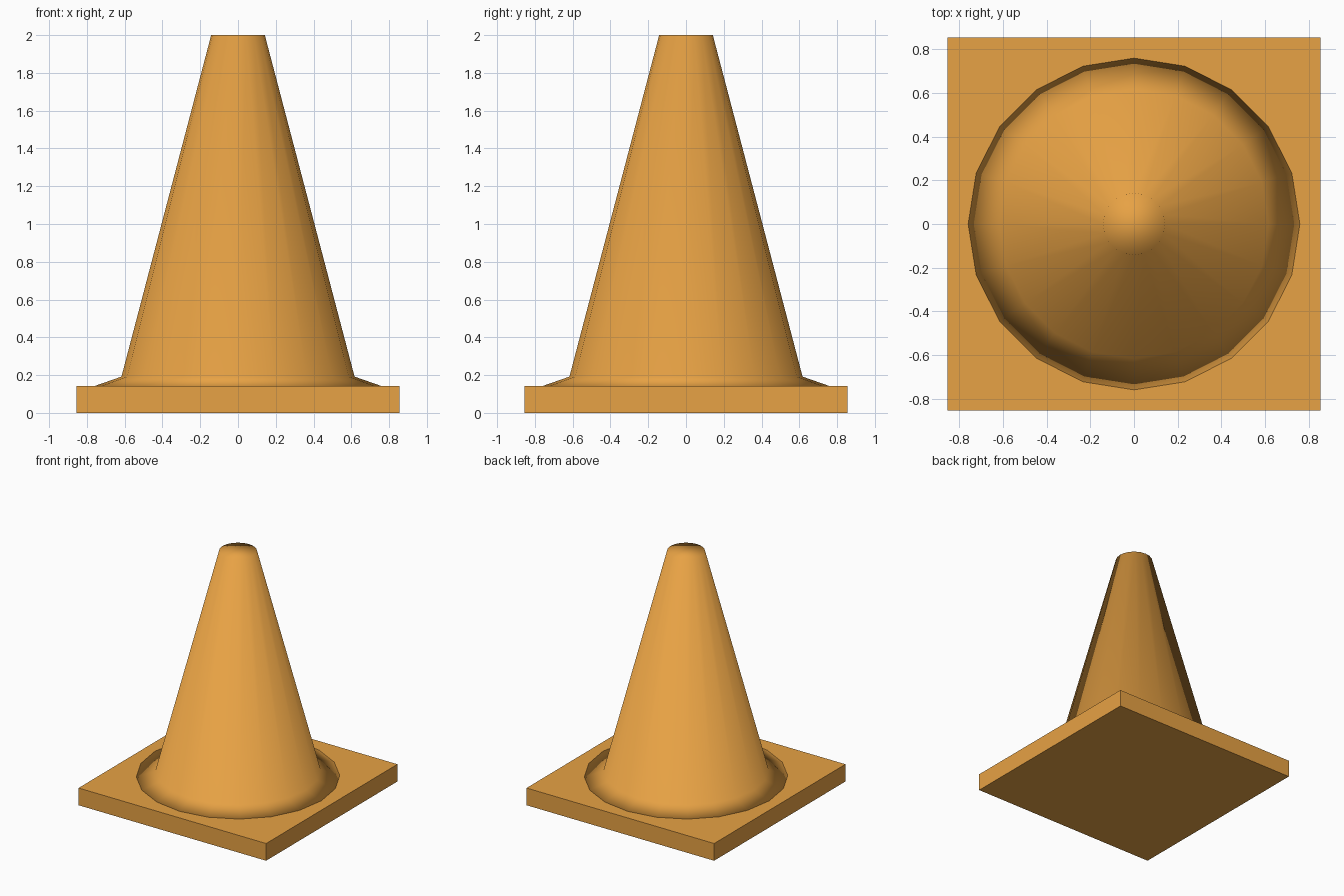
import bpy, bmesh, math

cube = bpy.data.objects.get("Cube")
if cube:
    bpy.data.objects.remove(cube, do_unlink=True)

SIDES = 20
BASE_HALF, BASE_TOP = 0.855, 0.142

# One flat colour for the whole model
orange = bpy.data.materials.new("orange_plastic")
orange.use_nodes = True
colour = (0.8, 0.36, 0.058, 1)
orange.diffuse_color = colour
orange.node_tree.nodes["Principled BSDF"].inputs["Base Color"].default_value = colour


def add_object(name, bm, smooth):
    bmesh.ops.recalc_face_normals(bm, faces=bm.faces)
    for face in bm.faces:
        face.smooth = smooth
    mesh = bpy.data.meshes.new(name)
    bm.to_mesh(mesh)
    bm.free()
    mesh.materials.append(orange)
    obj = bpy.data.objects.new(name, mesh)
    bpy.context.collection.objects.link(obj)
    return obj


# Square base plate
bm = bmesh.new()
bmesh.ops.create_cube(bm, size=1)
bmesh.ops.scale(bm, vec=(2 * BASE_HALF, 2 * BASE_HALF, BASE_TOP), verts=bm.verts)
bmesh.ops.translate(bm, vec=(0, 0, BASE_TOP / 2), verts=bm.verts)
add_object("base_plate", bm, False)

# Cone body with a flared skirt: (radius, height), closed and smooth all over
profile = [(0.76, BASE_TOP), (0.617, 0.192), (0.142, 2.0)]
bm = bmesh.new()
rings = []
for radius, z in profile:
    angles = [math.tau * i / SIDES for i in range(SIDES)]
    rings.append([bm.verts.new((radius * math.cos(a), radius * math.sin(a), z)) for a in angles])
for low, high in zip(rings, rings[1:]):
    for i in range(SIDES):
        j = (i + 1) % SIDES
        bm.faces.new((low[i], low[j], high[j], high[i]))
bm.faces.new(rings[0][::-1])
bm.faces.new(rings[-1])
add_object("cone_body", bm, True)
